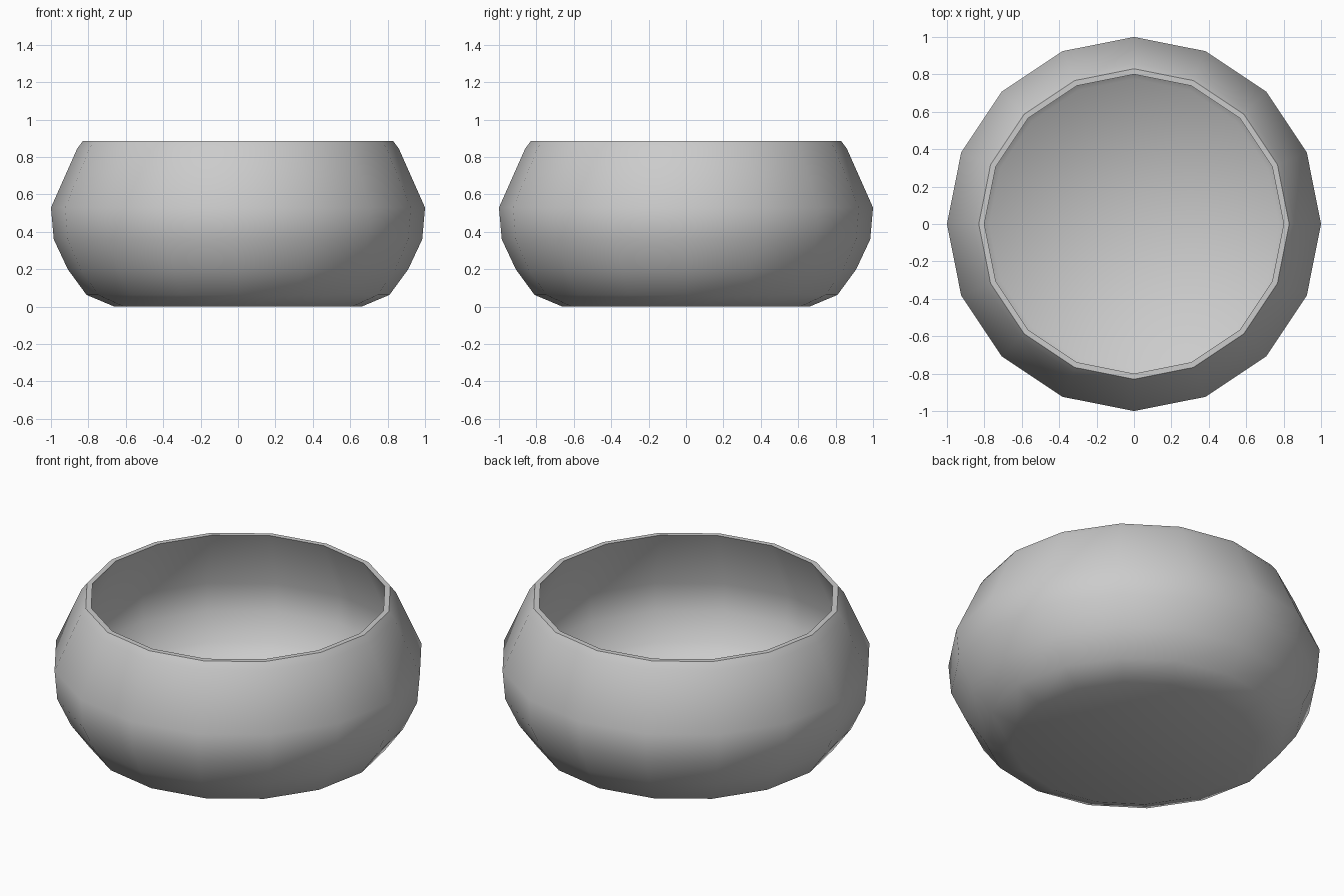
import bpy, bmesh, math

if "Cube" in bpy.data.objects:
    bpy.data.objects.remove(bpy.data.objects["Cube"])

SIDES = 16

# Half section: outer wall from base centre up to the rim, then the inner wall down to the floor centre
profile = [
    (0, 0), (0.66, 0.0), (0.81, 0.063), (0.91, 0.20), (0.985, 0.36), (1.0, 0.53),
    (0.86, 0.845), (0.83, 0.885),
    (0.80, 0.885), (0.955, 0.53), (0.943, 0.37), (0.872, 0.22), (0.775, 0.115), (0, 0.05),
]


def lathe(name, points, sides):
    bm = bmesh.new()
    rings = []
    for r, z in points:
        if r == 0:
            rings.append([bm.verts.new((0, 0, z))] * sides)
        else:
            angles = [2 * math.pi * i / sides for i in range(sides)]
            rings.append([bm.verts.new((r * math.cos(a), r * math.sin(a), z)) for a in angles])
    for low, high in zip(rings, rings[1:]):
        for i in range(sides):
            j = (i + 1) % sides
            corners = dict.fromkeys((low[i], low[j], high[j], high[i]))
            bm.faces.new(list(corners))
    bmesh.ops.recalc_face_normals(bm, faces=bm.faces[:])
    mesh = bpy.data.meshes.new(name)
    bm.to_mesh(mesh)
    bm.free()
    obj = bpy.data.objects.new(name, mesh)
    bpy.context.collection.objects.link(obj)
    return obj


# Bowl: smooth body with a crisp flat rim
bowl = lathe("bowl", profile, SIDES)
bpy.context.view_layer.objects.active = bowl
bowl.select_set(True)
bpy.ops.object.shade_smooth_by_angle(angle=math.radians(45))
